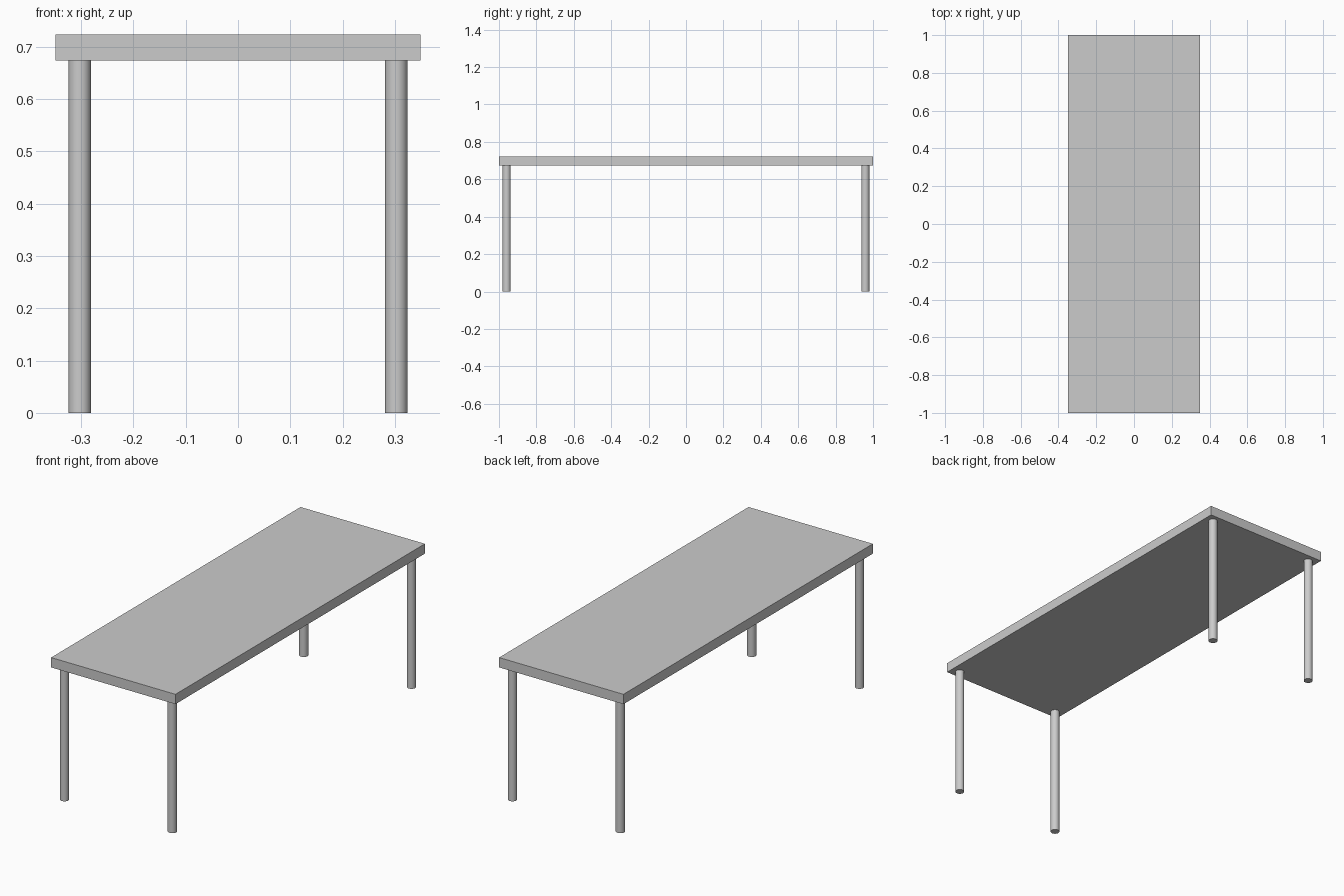
import bpy

if "Cube" in bpy.data.objects:
    bpy.data.objects.remove(bpy.data.objects["Cube"])

TOP_Z, UNDER_Z = 0.723, 0.673

# Table top slab
bpy.ops.mesh.primitive_cube_add(size=1, location=(0, 0, (TOP_Z + UNDER_Z) / 2))
top = bpy.context.object
top.name = "table_top"
top.scale = (0.698, 2.0, TOP_Z - UNDER_Z)
bpy.ops.object.transform_apply(location=False, rotation=False, scale=True)


# Round leg from the floor to the underside of the top
def leg(name, x, y):
    bpy.ops.mesh.primitive_cylinder_add(
        vertices=32, radius=0.0215, depth=UNDER_Z, location=(x, y, UNDER_Z / 2))
    bpy.context.object.name = name
    bpy.ops.object.shade_smooth_by_angle()


# Four corner legs
for side_x, sx in (("left", -1), ("right", 1)):
    for side_y, sy in (("front", -1), ("back", 1)):
        leg(f"{side_y}_{side_x}_leg", sx * 0.3025, sy * 0.959)
